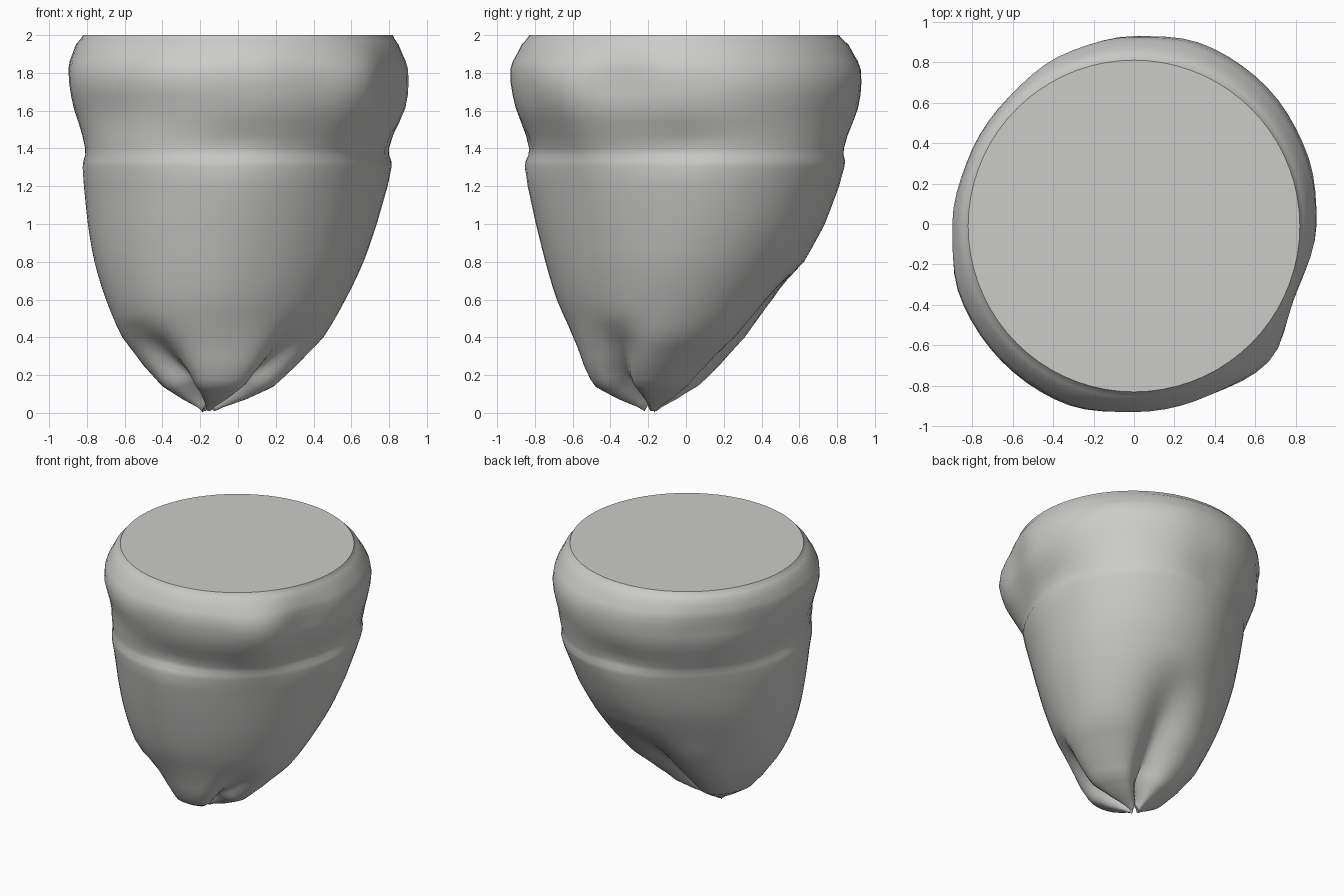
import bpy
import bmesh
from math import sin, cos, pi, exp, radians

default_cube = bpy.data.objects.get("Cube")
if default_cube:
    bpy.data.objects.remove(default_cube, do_unlink=True)

SEGMENTS = 72
TOP = 2.0

# Body cross-sections: height, right, left, front and back reach
SECTIONS = [
    (0.01, -0.19, -0.12, -0.22, -0.15),
    (0.07, -0.29, 0.04, -0.35, -0.04),
    (0.14, -0.40, 0.19, -0.48, 0.07),
    (0.25, -0.50, 0.31, -0.54, 0.18),
    (0.4, -0.61, 0.45, -0.595, 0.33),
    (0.6, -0.695, 0.565, -0.68, 0.49),
    (0.8, -0.755, 0.66, -0.74, 0.62),
    (1.0, -0.79, 0.73, -0.79, 0.73),
    (1.3, -0.815, 0.805, -0.845, 0.83),
    (1.4, -0.795, 0.785, -0.815, 0.82),
    (1.61, -0.875, 0.885, -0.9, 0.91),
    (1.82, -0.905, 0.9, -0.93, 0.925),
    (1.95, -0.86, 0.85, -0.87, 0.86),
    (TOP, -0.82, 0.82, -0.83, 0.81),
]
# Uneven swelling of the rim, sampled evenly around the body
RIM_SWELL = [1, 1.02, 1.03, 1.03, 1, 0.98, 0.95, 0.96,
             0.99, 1.03, 1.03, 1.03, 1, 1, 1.04, 0.95]
# Pinched folds near the tip: direction in degrees, half width, height
FOLDS = [(-36, 0.3, 0.49), (80, 0.28, 0.78), (222, 0.3, 0.48)]
BACK_LOBE = 122


def catmull(a, b, c, d, t):
    """Smooth interpolation between b and c."""
    return b + 0.5 * t * (c - a + t * (2 * a - 5 * b + 4 * c - d
                                       + t * (3 * (b - c) + d - a)))


def refined_sections(steps):
    """Add smooth in-between sections to the profile."""
    last = len(SECTIONS) - 1
    rows = []
    for i in range(last):
        near = [SECTIONS[min(max(i + k, 0), last)] for k in (-1, 0, 1, 2)]
        for s in range(steps):
            t = s / steps
            row = [catmull(*values, t) for values in zip(*near)]
            row[0] = near[1][0] + (near[2][0] - near[1][0]) * t
            rows.append(row)
    rows.append(SECTIONS[last])
    return rows


def ramp(value, start, end):
    """Smooth step from none at start to full at end."""
    t = min(max((value - start) / (end - start), 0), 1)
    return t * t * (3 - 2 * t)


def bump(angle, direction, width):
    """Smooth bump around one direction, given in degrees."""
    gap = (angle - radians(direction) + pi) % (2 * pi) - pi
    return exp(-(gap / width) ** 2)


def swell(angle, z):
    """Scale factor for the lumpy rim."""
    weight = max(0, 1 - abs(z - 1.75) / (0.25 if z > 1.75 else 0.5))
    count = len(RIM_SWELL)
    place = angle / (2 * pi) * count
    i = int(place)
    blend = (1 - cos(pi * (place - i))) / 2
    value = RIM_SWELL[i % count] * (1 - blend) + RIM_SWELL[(i + 1) % count] * blend
    return 1 + (value - 1) * weight


def skew(angle, z):
    """Lower body is longer on one diagonal; the groove fades on both."""
    diagonal = sin(2 * angle)
    body = ramp(z, 0.15, 0.5) * (1 - ramp(z, 1.3, 1.65))
    groove = exp(-((z - 1.42) / 0.1) ** 2)
    lean = 0.06 if diagonal > 0 else 0.075
    return 1 + lean * diagonal * body + 0.045 * abs(diagonal) * groove


def pinch_at(angle, z):
    """Strength of the nearest fold, from none to full."""
    return max(bump(angle, direction, width) * max(0, 1 - z / height)
               for direction, width, height in FOLDS)


def body_point(row, angle):
    z, right, left, front, back = row
    cx, cy = (right + left) / 2, (front + back) / 2
    pinch = pinch_at(angle, z)
    lobe = 0.1 * bump(angle, BACK_LOBE, 0.4) * ramp(z, 0.05, 0.2) * (1 - ramp(z, 0.3, 0.8))
    scale = swell(angle, z) * skew(angle, z) * (1 - 0.65 * pinch + lobe)
    x = cx + (left - right) / 2 * cos(angle) * scale
    y = cy + (back - front) / 2 * sin(angle) * scale
    return x, y, z + 0.12 * pinch * max(0, 1 - z / 0.3)


def make_object(name, bm, material):
    bmesh.ops.recalc_face_normals(bm, faces=bm.faces)
    mesh = bpy.data.meshes.new(name)
    bm.to_mesh(mesh)
    bm.free()
    mesh.materials.append(material)
    obj = bpy.data.objects.new(name, mesh)
    bpy.context.collection.objects.link(obj)
    bpy.ops.object.select_all(action="DESELECT")
    obj.select_set(True)
    bpy.context.view_layer.objects.active = obj
    bpy.ops.object.shade_smooth_by_angle(angle=radians(50))


grey = bpy.data.materials.new("plain grey")
grey.use_nodes = True
grey.diffuse_color = (0.6, 0.6, 0.59, 1)
grey.node_tree.nodes["Principled BSDF"].inputs["Base Color"].default_value = grey.diffuse_color

# Gathered body with a flat closed top and a pinched tip
bm = bmesh.new()
angles = [2 * pi * i / SEGMENTS for i in range(SEGMENTS)]
rings = [[bm.verts.new(body_point(row, a)) for a in angles]
         for row in refined_sections(3)]
for lower, upper in zip(rings, rings[1:]):
    for i in range(SEGMENTS):
        j = (i + 1) % SEGMENTS
        bm.faces.new((lower[i], lower[j], upper[j], upper[i]))
bm.faces.new(rings[-1])
tip = bm.verts.new((-0.155, -0.185, 0.08))
for i in range(SEGMENTS):
    bm.faces.new((rings[0][i], tip, rings[0][(i + 1) % SEGMENTS]))
# Rest the lowest lobe on the ground
lowest = min(rings[0], key=lambda v: v.co.z)
lowest.co.z = 0
make_object("gathered_body", bm, grey)
